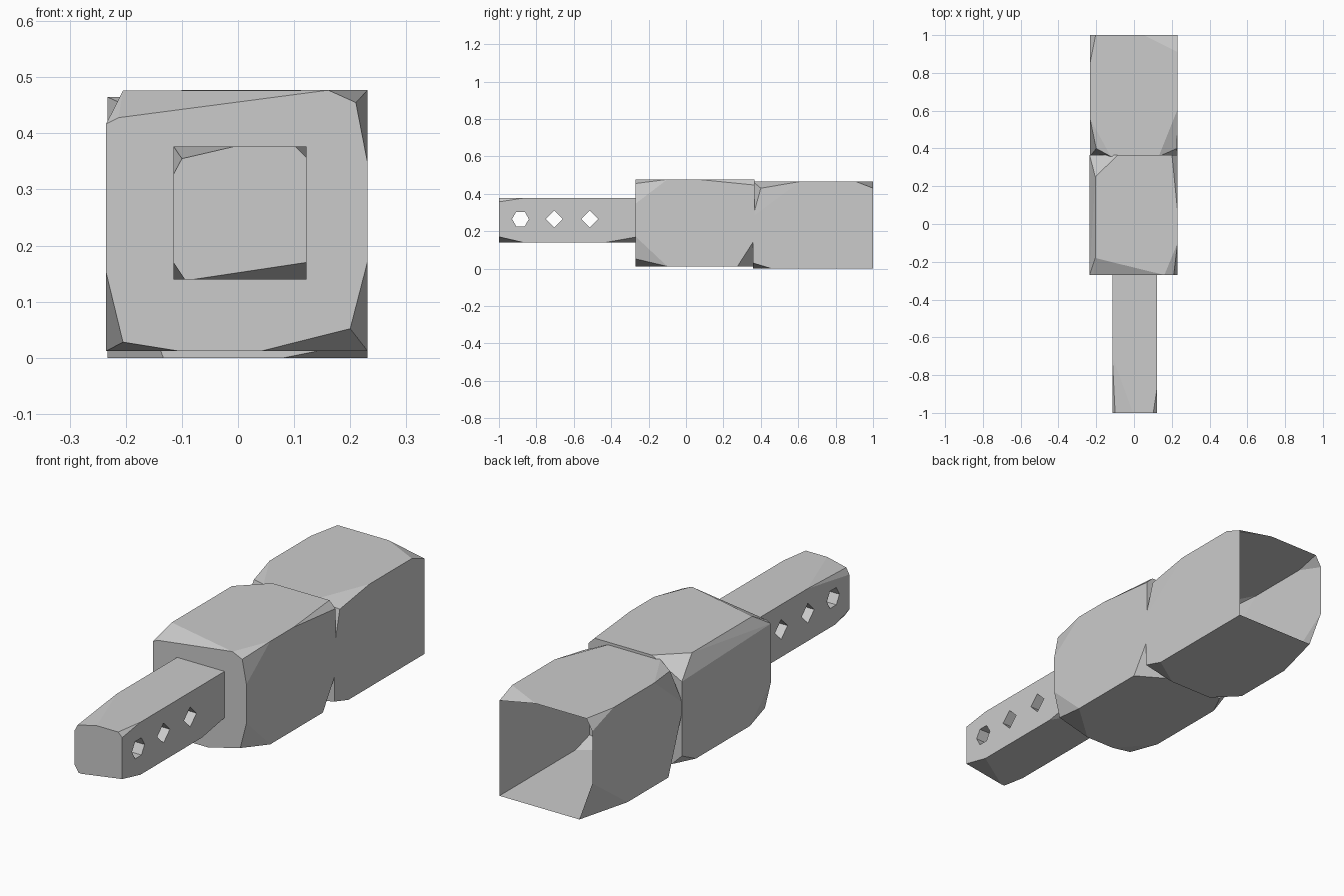
import bpy
import bmesh
import math
from itertools import product
from mathutils import Vector

default_cube = bpy.data.objects.get("Cube")
if default_cube:
    bpy.data.objects.remove(default_cube, do_unlink=True)

GREY = (0.6, 0.6, 0.6, 1)
grey = bpy.data.materials.new("plain grey")
grey.use_nodes = True
grey.diffuse_color = GREY
for node in grey.node_tree.nodes:
    if node.type == "BSDF_PRINCIPLED":
        node.inputs["Base Color"].default_value = GREY


def chipped_block(name, low, high, chips, extra=(), open_back=False):
    """Box whose corners are chipped off.

    Each chip gives the cut length along x, y and z. Corners are named by
    front/back, top/bottom, left/right; None leaves that cut point out.
    """
    bm = bmesh.new()
    for sides in product((0, 1), repeat=3):
        corner = Vector([(low, high)[s][i] for i, s in enumerate(sides)])
        key = "{} {} {}".format(("front", "back")[sides[1]],
                                ("bottom", "top")[sides[2]],
                                ("right", "left")[sides[0]])
        for axis, cut in enumerate(chips.get(key, (0, 0, 0))):
            if cut is None:
                continue
            point = corner.copy()
            point[axis] += -cut if sides[axis] else cut
            bm.verts.new(point)
    for point in extra:
        bm.verts.new(point)
    bmesh.ops.remove_doubles(bm, verts=bm.verts, dist=0.001)
    bmesh.ops.convex_hull(bm, input=bm.verts)
    bmesh.ops.delete(bm, geom=[v for v in bm.verts if not v.link_faces],
                     context="VERTS")
    bmesh.ops.recalc_face_normals(bm, faces=bm.faces)
    bmesh.ops.dissolve_limit(bm, angle_limit=math.radians(1),
                             verts=bm.verts, edges=bm.edges)
    if open_back:
        ends = [f for f in bm.faces if f.normal.y > 0.95
                and f.calc_center_median().y > high[1] - 0.01]
        bmesh.ops.delete(bm, geom=ends, context="FACES")
    mesh = bpy.data.meshes.new(name)
    bm.to_mesh(mesh)
    bm.free()
    mesh.materials.append(grey)
    obj = bpy.data.objects.new(name, mesh)
    bpy.context.collection.objects.link(obj)
    return obj


# Front body block
chipped_block(
    "front_body", (-0.235, -0.27, 0.012), (0.231, 0.365, 0.477),
    {
        "front top right": (None, None, 0.06),
        "front top left": (0.07, 0.17, 0.13),
        "front bottom left": (0.19, 0.17, 0.16),
        "front bottom right": (0.13, 0.15, 0.14),
        "back top right": (0.15, None, 0.08),
        "back top left": (0.03, 0.3, 0.03),
        "back bottom left": (0.15, 0.09, 0.14),
        "back bottom right": (0.05, 0.1, 0.05),
    },
    extra=[(-0.205, -0.18, 0.476), (-0.213, -0.27, 0.428),
           (-0.205, 0.25, 0.476), (0.21, -0.27, 0.455),
           (0.2, -0.27, 0.052), (-0.205, -0.27, 0.028)])

# Rear body block, a hollow shell open at the back
chipped_block(
    "rear_body", (-0.233, 0.358, 0), (0.231, 1, 0.465),
    {
        "front top left": (0.1, 0.25, 0.185),
        "front top right": (0.11, 0.2, 0.2),
        "front bottom left": (0.15, 0.1, 0.03),
        "front bottom right": (0.1, 0.1, 0.3),
        "back top left": (0.18, 0.09, 0.035),
        "back top right": (0.03, 0.15, 0.05),
        "back bottom right": (0.065, 0.25, 0.18),
    },
    extra=[(0.228, 0.4, 0.43), (-0.2, 0.4, 0.45)],
    open_back=True)

# Tongue at the front
tongue = chipped_block(
    "tongue", (-0.115, -1, 0.14), (0.122, -0.26, 0.377),
    {
        "front top right": (0.11, 0.3, 0.05),
        "front top left": (0.02, 0.13, 0.02),
        "front bottom left": (0.2, 0.13, 0.03),
        "front bottom right": (0.02, 0.1, 0.03),
        "back bottom left": (0.1, 0.17, 0.03),
    },
    extra=[(-0.1, -1, 0.355)])

# Three cross holes through the tongue
for y, sides in ((-0.885, 6), (-0.705, 4), (-0.515, 4)):
    bpy.ops.mesh.primitive_cylinder_add(
        vertices=sides, radius=0.045, depth=0.6,
        location=(0, y, 0.265), rotation=(0, math.pi / 2, 0))
    cutter = bpy.context.object
    cutter.name = "hole_cutter"
    cutter.hide_render = True
    cut = tongue.modifiers.new("hole", "BOOLEAN")
    cut.operation = "DIFFERENCE"
    cut.solver = "EXACT"
    cut.object = cutter
    bpy.context.view_layer.objects.active = tongue
    bpy.ops.object.modifier_apply(modifier=cut.name)
    bpy.data.objects.remove(cutter, do_unlink=True)
